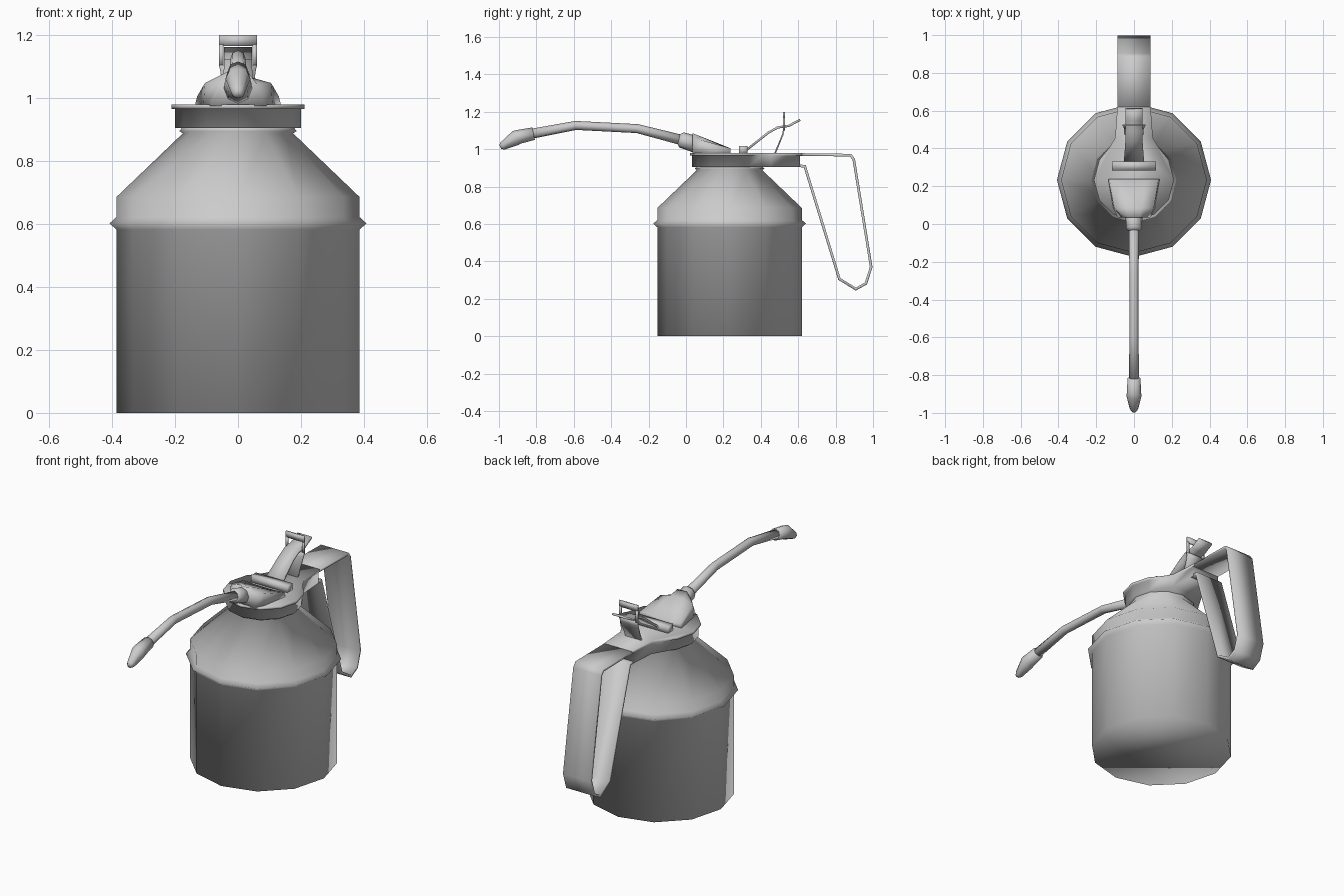
import bpy, bmesh, math
from mathutils import Vector

if "Cube" in bpy.data.objects:
    bpy.data.objects.remove(bpy.data.objects["Cube"])

CY = 0.233  # can axis


def loft(name, rings):
    """Skin a list of equal-length closed rings, cap both ends, shade fully smooth."""
    bm = bmesh.new()
    vs = [[bm.verts.new(p) for p in r] for r in rings]
    n = len(vs[0])
    for a, b in zip(vs, vs[1:]):
        for i in range(n):
            j = (i + 1) % n
            bm.faces.new((a[i], a[j], b[j], b[i]))
    bm.faces.new(vs[0])
    bm.faces.new(vs[-1])
    bmesh.ops.recalc_face_normals(bm, faces=bm.faces)
    for f in bm.faces:
        f.smooth = True
    me = bpy.data.meshes.new(name)
    bm.to_mesh(me)
    bm.free()
    ob = bpy.data.objects.new(name, me)
    bpy.context.collection.objects.link(ob)
    return ob


def normals(path):
    """Mitred normals of a path in the y-z plane."""
    p = [Vector(q) for q in path]
    segs = [(b - a).normalized() for a, b in zip(p, p[1:])]
    out = []
    for i in range(len(p)):
        a, b = segs[max(i - 1, 0)], segs[min(i, len(segs) - 1)]
        t = (a + b).normalized()
        out.append(Vector((-t.y, t.x)) / max(t.dot(b), 0.5))
    return p, out


def lathe(name, profile, sides=12):
    return loft(name, [[(r * math.cos(k * math.tau / sides), CY + r * math.sin(k * math.tau / sides), z)
                        for k in range(sides)] for r, z in profile])


def tube(name, path, radii, sides=8):
    rings = []
    for c, n, r in zip(*normals(path), radii):
        n = n.normalized()
        rings.append([(r * math.cos(a), c.x + n.x * r * math.sin(a), c.y + n.y * r * math.sin(a))
                      for a in (k * math.tau / sides for k in range(sides))])
    return loft(name, rings)


def strip(name, path, widths, t=0.014):
    rings = []
    for c, n, w in zip(*normals(path), widths):
        u, d = c + n * t / 2, c - n * t / 2
        rings.append([(-w, u.x, u.y), (w, u.x, u.y), (w, d.x, d.y), (-w, d.x, d.y)])
    return loft(name, rings)


def box(name, x0, x1, y0, y1, z0, z1):
    return loft(name, [[(x0, y0, z), (x1, y0, z), (x1, y1, z), (x0, y1, z)] for z in (z0, z1)])


def keyhole(r, tail):
    """Round head with a tail running back to the handle."""
    half = [(r * math.cos(math.radians(a)), CY + r * math.sin(math.radians(a)))
            for a in (-60, -30, 0, 30)] + [(0.13, 0.405), (0.1, 0.455), (0.088, tail)]
    return [(0, CY - r)] + half + [(-x, y) for x, y in reversed(half)]


# Can body with bead, shoulder and neck lip
lathe("can_body", [(0.386, 0), (0.386, 0.582), (0.408, 0.602), (0.386, 0.622), (0.386, 0.686),
                   (0.175, 0.888), (0.186, 0.895), (0.175, 0.91)])

# Cap: collar with an overhanging top plate
loft("cap", [[(x, y, z) for x, y in keyhole(r, tail)] for r, tail, z in
             ((0.2, 0.61, 0.905), (0.2, 0.61, 0.966), (0.212, 0.62, 0.966), (0.212, 0.62, 0.98))])

# Looped strap handle
handle = [(0.58, 0.972), (0.88, 0.968), (0.897, 0.945), (0.99, 0.37), (0.962, 0.282),
          (0.908, 0.252), (0.82, 0.306), (0.635, 0.909), (0.59, 0.912)]
strip("handle", handle, [0.088] * len(handle))

# Spout housing: soft wedge on the cap
sections = [(0.035, [(0.085, 0.975), (0.06, 1.045), (0.03, 1.085)]),
            (0.085, [(0.11, 0.975), (0.105, 1.048), (0.04, 1.066)]),
            (0.237, [(0.137, 0.975), (0.13, 1.005), (0.06, 1.0)])]
loft("spout_housing", [[(x, y, z) for x, z in h] + [(-x, y, z) for x, z in reversed(h)]
                       for y, h in sections])

# Spout socket, bent tube and tip
tube("spout_socket", [(0.07, 1.02), (-0.025, 1.05), (-0.04, 1.054)], [0.046, 0.042, 0.025])
tube("spout_tube", [(0, 1.043), (-0.26, 1.11), (-0.59, 1.127), (-0.85, 1.078)],
     [0.028, 0.024, 0.024, 0.027])
tube("spout_tip", [(-0.815, 1.083), (-0.895, 1.066), (-0.91, 1.06), (-0.98, 1.018), (-0.993, 1.012)],
     [0.034, 0.038, 0.04, 0.022, 0.012])

# Pump lever and its pivot bar
box("pivot_bar", -0.116, 0.116, 0.284, 0.33, 0.975, 1.018)
strip("pump_lever", [(0.31, 0.985), (0.44, 1.088), (0.49, 1.116), (0.55, 1.125), (0.61, 1.157)],
      [0.055, 0.045, 0.045, 0.045, 0.045], 0.012)

# Lever bracket: leg plate and square frame around the lever
strip("bracket_leg", [(0.475, 0.975), (0.518, 1.08), (0.523, 1.105)], [0.05, 0.055, 0.06], 0.008)
for side, x in (("left", -0.06), ("right", 0.046)):
    box("bracket_side_" + side, x, x + 0.014, 0.519, 0.528, 1.1, 1.17)
box("bracket_top", -0.06, 0.06, 0.519, 0.528, 1.165, 1.2)
